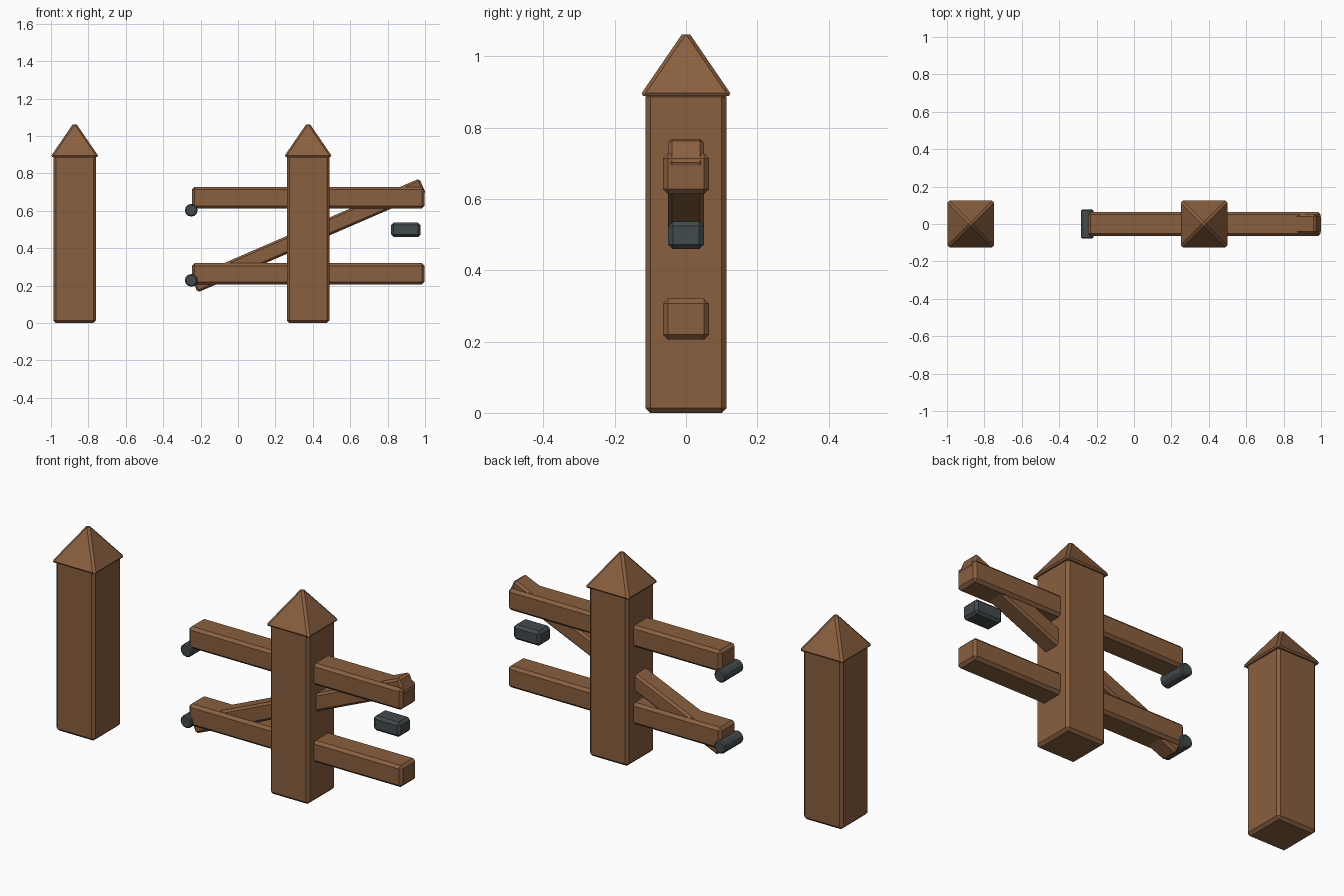
import bpy
from math import radians, sqrt

if "Cube" in bpy.data.objects:
    bpy.data.objects.remove(bpy.data.objects["Cube"])


def material(name, color):
    m = bpy.data.materials.new(name)
    m.diffuse_color = color
    m.use_nodes = True
    m.node_tree.nodes["Principled BSDF"].inputs["Base Color"].default_value = m.diffuse_color
    return m


wood = material("wood", (0.25, 0.115, 0.05, 1))
iron = material("iron", (0.055, 0.07, 0.075, 1))


def finish(name, mat, bevel):
    ob = bpy.context.object
    ob.name = name
    ob.data.materials.append(mat)
    bpy.ops.object.transform_apply(location=False, rotation=False, scale=True)
    mod = ob.modifiers.new("chamfer", "BEVEL")
    mod.width = bevel
    mod.segments = 1
    mod.limit_method = "ANGLE"
    mod.angle_limit = radians(35)
    return ob


def box(name, loc, size, mat, bevel, tilt=0):
    bpy.ops.mesh.primitive_cube_add(size=1, location=loc, rotation=(0, tilt, 0))
    bpy.context.object.scale = size
    return finish(name, mat, bevel)


POST_L, POST_R = -0.873, 0.375

# Posts with pyramid caps
for side, x in (("left", POST_L), ("right", POST_R)):
    box(f"{side}_post", (x, 0, 0.45), (0.228, 0.228, 0.9), wood, 0.014)
    bpy.ops.mesh.primitive_cone_add(vertices=4, radius1=0.13 * sqrt(2), depth=0.19,
                                    location=(x, 0, 0.983), rotation=(0, 0, radians(45)))
    finish(f"{side}_post_cap", wood, 0.01)

# Gate rails and their hinge pins
for level, z, pin_z in (("lower", 0.263, 0.228), ("upper", 0.67, 0.603)):
    box(f"{level}_rail", (POST_R, 0, z), (1.244, 0.13, 0.114), wood, 0.014)
    bpy.ops.mesh.primitive_cylinder_add(vertices=12, radius=0.034, depth=0.155,
                                        location=(-0.25, 0, pin_z), rotation=(radians(90), 0, 0))
    finish(f"{level}_hinge_pin", iron, 0.006)

# Diagonal brace
box("diagonal_brace", (0.377, 0, 0.468), (1.33, 0.1, 0.088), wood, 0.011, radians(-23.4))

# Latch block
box("latch", (0.897, 0, 0.498), (0.156, 0.1, 0.077), iron, 0.013)
